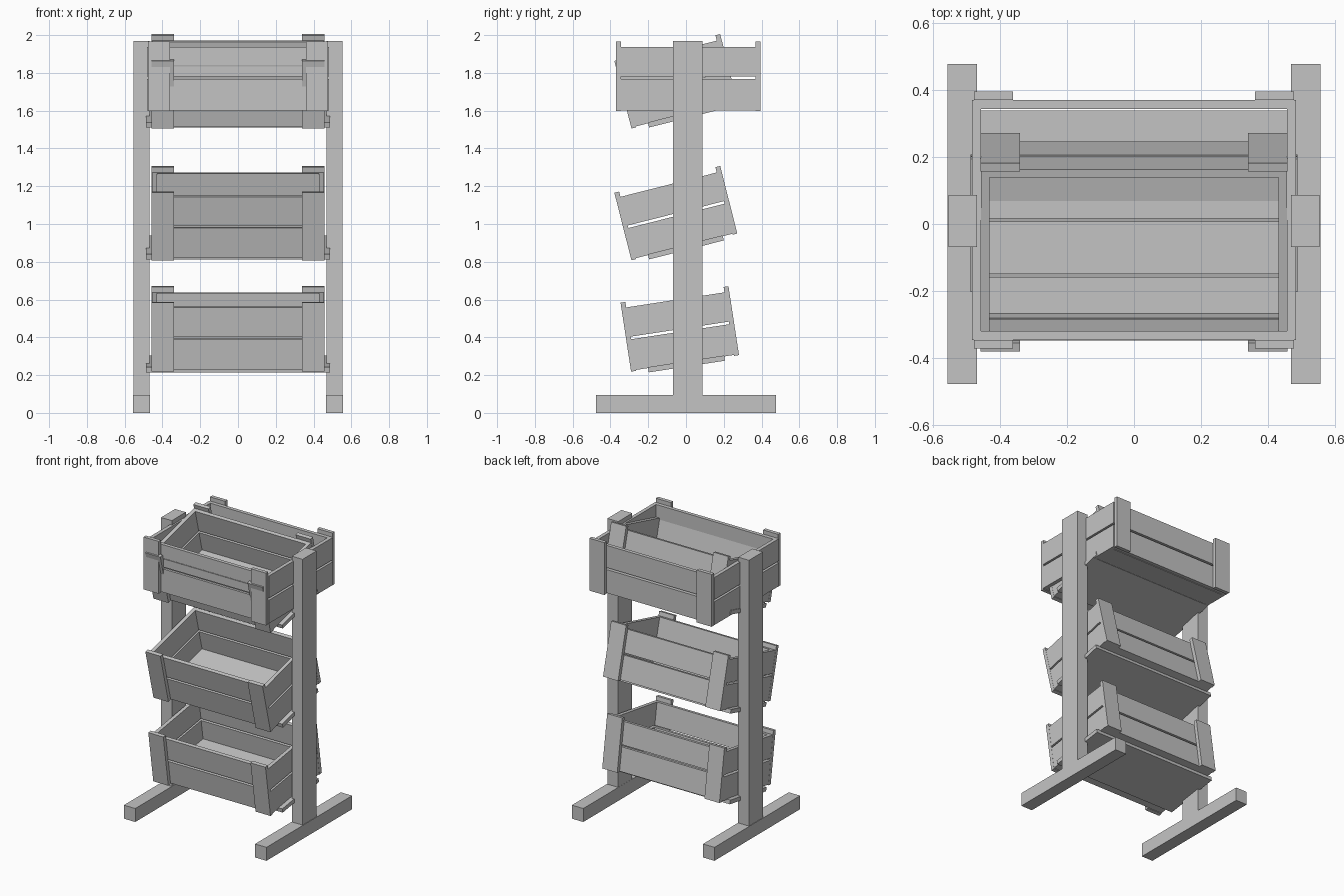
import bpy
from math import radians
from mathutils import Matrix, Vector

cube = bpy.data.objects.get("Cube")
if cube:
    bpy.data.objects.remove(cube, do_unlink=True)

grey = bpy.data.materials.new("plain_grey")
grey.use_nodes = True
grey.diffuse_color = (0.55, 0.55, 0.55, 1)
grey.node_tree.nodes["Principled BSDF"].inputs["Base Color"].default_value = (0.55, 0.55, 0.55, 1)


def board(name, x, y, z, frame=Matrix()):
    """Box spanning the given (low, high) ranges, placed in a frame."""
    spans = (x, y, z)
    bpy.ops.mesh.primitive_cube_add(size=1)
    ob = bpy.context.object
    ob.name = name
    size = Matrix.Diagonal([hi - lo for lo, hi in spans] + [1])
    centre = Vector([(lo + hi) / 2 for lo, hi in spans])
    ob.data.transform(Matrix.Translation(centre) @ size)
    ob.matrix_world = frame
    ob.data.materials.append(grey)
    return ob


def crate(name, y, z, tilt, hx, hy, floor_planks, plate_x):
    """Slatted crate: two planks per wall, corner boards front and back."""
    frame = Matrix.Translation((0, y, z)) @ Matrix.Rotation(radians(tilt), 4, "X")
    t, low, high, gap = 0.026, -0.18, 0.155, 0.007
    mid = (low + high) / 2 + 0.004
    iy = hy - t
    for level, rows in (("lower", (low, mid - gap)), ("upper", (mid + gap, high))):
        for side, s in (("left", 1), ("right", -1)):
            board(f"{name}_{side}_{level}_plank", sorted((s * hx, s * (hx - t))),
                  (-iy + t, iy - t), rows, frame)
        for side, s in (("back", 1), ("front", -1)):
            board(f"{name}_{side}_{level}_plank", (-hx, hx),
                  sorted((s * iy, s * (iy - t))), rows, frame)
    # Upright corner boards
    for end, s in (("back", 1), ("front", -1)):
        for side, k in (("left", 1), ("right", -1)):
            board(f"{name}_{end}_{side}_corner_board",
                  sorted((k * plate_x, k * (plate_x - 0.117))),
                  sorted((s * iy, s * hy)), (-0.185, 0.184), frame)
    # Floor
    depth = 2 * (iy - t)
    step = depth / floor_planks
    slit = 0.005 if floor_planks > 1 else 0
    for i in range(floor_planks):
        start = -depth / 2 + i * step
        board(f"{name}_floor_plank", (-hx + t, hx - t),
              (start + slit, start + step - slit), (low, low + t), frame)
    return frame


# Stand: a foot and a post on each side
for side, s in (("left", 1), ("right", -1)):
    board(f"{side}_foot", sorted((s * 0.467, s * 0.556)), (-0.477, 0.477), (0, 0.095))
    board(f"{side}_post", sorted((s * 0.468, s * 0.552)), (-0.069, 0.087), (0.095, 1.968))

# Tilted crates, each resting on a wide support board
for name, y, z, tilt in (("bottom_crate", -0.033, 0.445, 8.7),
                         ("middle_crate", -0.054, 1.058, 14.2),
                         ("top_crate", -0.054, 1.756, 14.2)):
    frame = crate(name, y, z, tilt, 0.456, 0.289, 1, 0.457)
    board(f"{name}_support", (-0.487, 0.487), (-0.197, 0.211), (-0.203, -0.175), frame)

# Level crate around the top one
crate("level_crate", 0.012, 1.782, 0, 0.482, 0.383, 4, 0.477)
